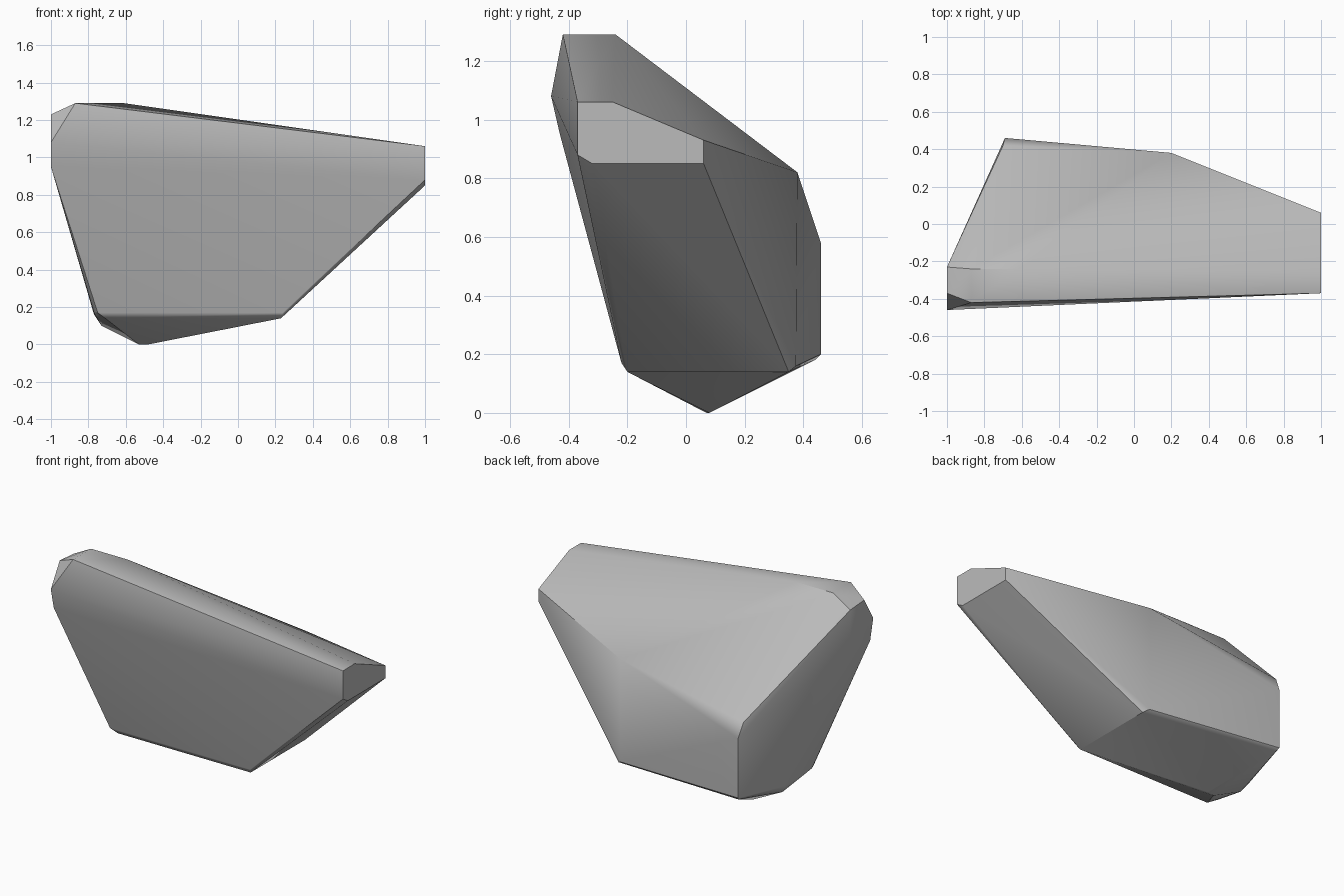
import bpy
import bmesh
import math

# Remove the default object only
default_cube = bpy.data.objects.get("Cube")
if default_cube:
    bpy.data.objects.remove(default_cube, do_unlink=True)


def make_material(name, color):
    material = bpy.data.materials.new(name)
    material.use_nodes = True
    material.diffuse_color = color
    shader = next(n for n in material.node_tree.nodes if n.type == "BSDF_PRINCIPLED")
    shader.inputs["Base Color"].default_value = color
    shader.inputs["Roughness"].default_value = 0.9
    return material


def end_cap(x, profile):
    """Place a flat (y, z) outline at the given x."""
    return [(x, y, z) for y, z in profile]


def build_stone(name, points, material):
    """Wrap the corner points in a convex faceted stone."""
    bm = bmesh.new()
    for point in points:
        bm.verts.new(point)
    hull = bmesh.ops.convex_hull(bm, input=bm.verts[:])
    spare = set(hull["geom_interior"]) | set(hull["geom_unused"])
    bmesh.ops.delete(
        bm,
        geom=[item for item in spare if isinstance(item, bmesh.types.BMVert)],
        context="VERTS",
    )
    # Join nearly coplanar triangles into broad facets
    bmesh.ops.dissolve_limit(
        bm, angle_limit=math.radians(1.5), verts=bm.verts[:], edges=bm.edges[:]
    )
    bmesh.ops.recalc_face_normals(bm, faces=bm.faces[:])
    mesh = bpy.data.meshes.new(name)
    bm.to_mesh(mesh)
    bm.free()
    mesh.materials.append(material)
    stone = bpy.data.objects.new(name, mesh)
    bpy.context.collection.objects.link(stone)
    return stone


# Flat cut ends of the stone
narrow_end = end_cap(1, [(-.37, 1.06), (-.25, 1.06), (.06, .93),
                         (.06, .85), (-.32, .85), (-.37, .88)])
blunt_end = end_cap(-1, [(-.23, .97), (-.23, 1.22), (-.37, 1.23),
                         (-.46, 1.08), (-.43, .95)])

# Top ridge
ridge = [(-.87, -.42, 1.29), (-.87, -.24, 1.29), (-.61, -.24, 1.29)]

# Rear shoulder and upright rear edges
rear = [(.2, .38, .82), (.2, .375, .16), (-.69, .46, .58),
        (-.69, .46, .2), (-.7, .42, .67)]

# Rounded lower rim and bottom point
lower_rim = [(.23, .35, .14), (.23, -.2, .14), (.24, -.22, .17),
             (-.71, -.2, .14), (-.75, -.22, .17), (-.77, -.17, .17),
             (-.77, .1, .16), (-.68, .44, .18)]
bottom = [(-.73, .07, .1), (-.53, .07, 0), (-.48, .08, 0)]

gray = make_material("stone gray", (.5, .5, .5, 1))
stone = build_stone(
    "stone", narrow_end + blunt_end + ridge + rear + lower_rim + bottom, gray
)

# Soft small facets, crisp main edges
bpy.ops.object.select_all(action="DESELECT")
stone.select_set(True)
bpy.context.view_layer.objects.active = stone
bpy.ops.object.shade_smooth_by_angle(angle=math.radians(30))
weighting = stone.modifiers.new("facet shading", "WEIGHTED_NORMAL")
weighting.keep_sharp = True
